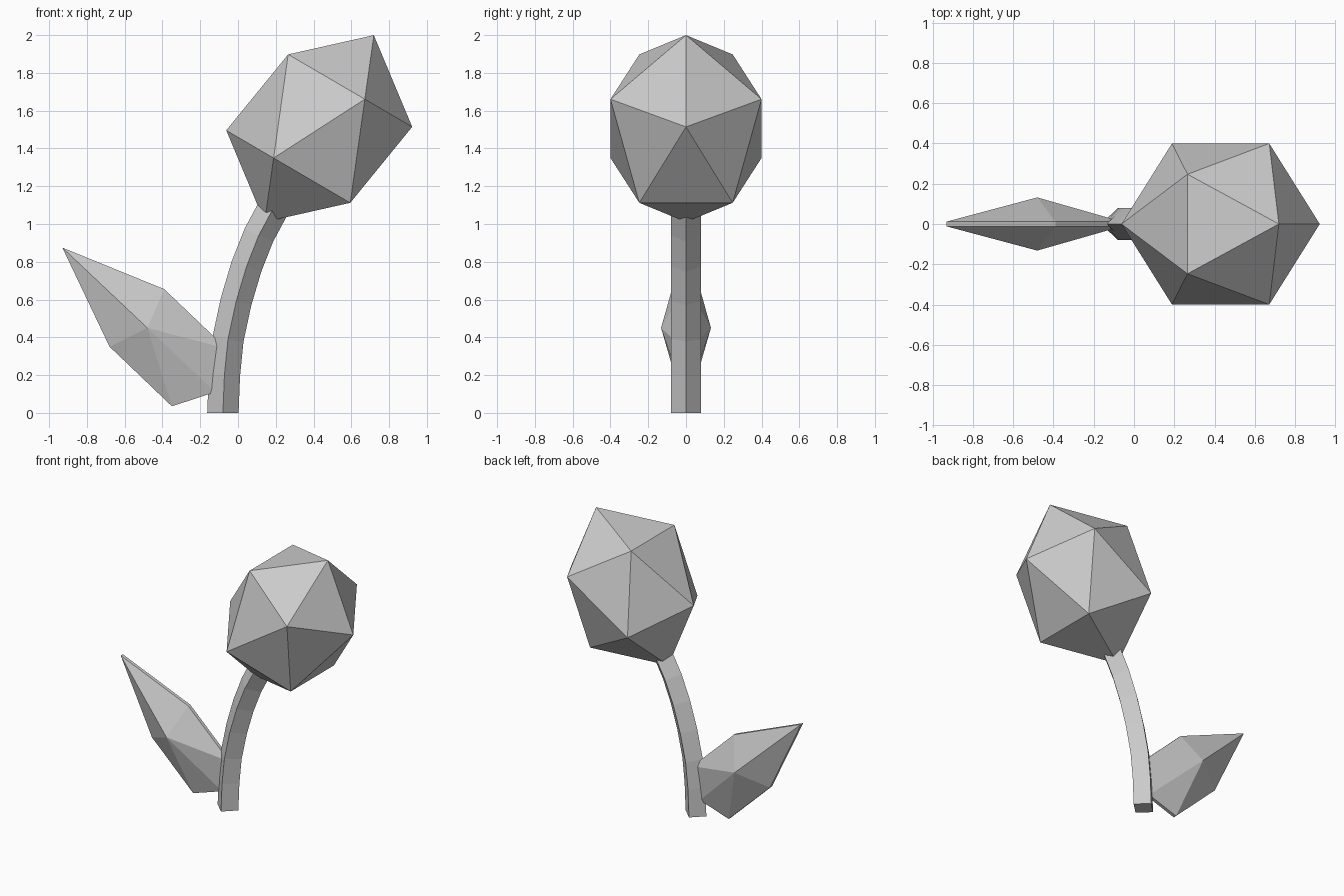
import bpy
import bmesh
import math
from mathutils import Matrix, Vector

cube = bpy.data.objects.get("Cube")
if cube:
    bpy.data.objects.remove(cube, do_unlink=True)

grey = bpy.data.materials.new("plain grey")
grey.use_nodes = True
grey.diffuse_color = (0.6, 0.6, 0.6, 1)
grey.node_tree.nodes["Principled BSDF"].inputs["Base Color"].default_value = (0.6, 0.6, 0.6, 1)


def finish(name, bm):
    bmesh.ops.recalc_face_normals(bm, faces=bm.faces)
    mesh = bpy.data.meshes.new(name)
    bm.to_mesh(mesh)
    bm.free()
    mesh.materials.append(grey)
    obj = bpy.data.objects.new(name, mesh)
    bpy.context.collection.objects.link(obj)
    return obj


# Flower bud: a stretched, tilted icosahedron
bm = bmesh.new()
bmesh.ops.create_icosphere(bm, subdivisions=1, radius=1)
place = (Matrix.Translation((0.43, 0, 1.505))
         @ Matrix.Rotation(math.radians(30.3), 4, "Y")
         @ Matrix.Diagonal((0.47, 0.47, 0.573, 1)))
bmesh.ops.transform(bm, matrix=place, verts=bm.verts)
finish("flower_bud", bm)

# Stem: a square section, corner forward, swept along a bend
path = [(-0.08, 0), (-0.072, 0.2), (-0.053, 0.39), (-0.01, 0.59),
        (0.045, 0.775), (0.11, 0.94), (0.185, 1.08), (0.27, 1.2)]
points = [Vector((x, 0, z)) for x, z in path]
bm = bmesh.new()
rings = []
for i, p in enumerate(points):
    along = points[min(i + 1, len(points) - 1)] - points[max(i - 1, 0)]
    if i == 0:
        along = Vector((0, 0, 1))
    across = Vector((along.z, 0, -along.x)).normalized() * 0.083
    side = Vector((0, 0.08, 0))
    rings.append([bm.verts.new(p + d) for d in (across, side, -across, -side)])
for low, high in zip(rings, rings[1:]):
    for k in range(4):
        n = (k + 1) % 4
        bm.faces.new((low[k], low[n], high[n], high[k]))
bm.faces.new(rings[0])
bm.faces.new(rings[-1])
finish("stem", bm)

# Leaf: a thin rim with a raised point on each side
rim = [(-0.93, 0.875), (-0.39, 0.655), (-0.34, 0.607), (-0.06, 0.34),
       (-0.12, 0.11), (-0.35, 0.035), (-0.625, 0.298), (-0.68, 0.35)]
bm = bmesh.new()
loops = []
for s in (-1, 1):
    loop = [bm.verts.new((x, s * 0.012, z)) for x, z in rim]
    peak = bm.verts.new((-0.48, s * 0.132, 0.45))
    for a, b in zip(loop, loop[1:] + loop[:1]):
        bm.faces.new((a, b, peak))
    loops.append(loop)
front, back = loops
for k in range(len(rim)):
    n = (k + 1) % len(rim)
    bm.faces.new((front[k], front[n], back[n], back[k]))
finish("leaf", bm)
